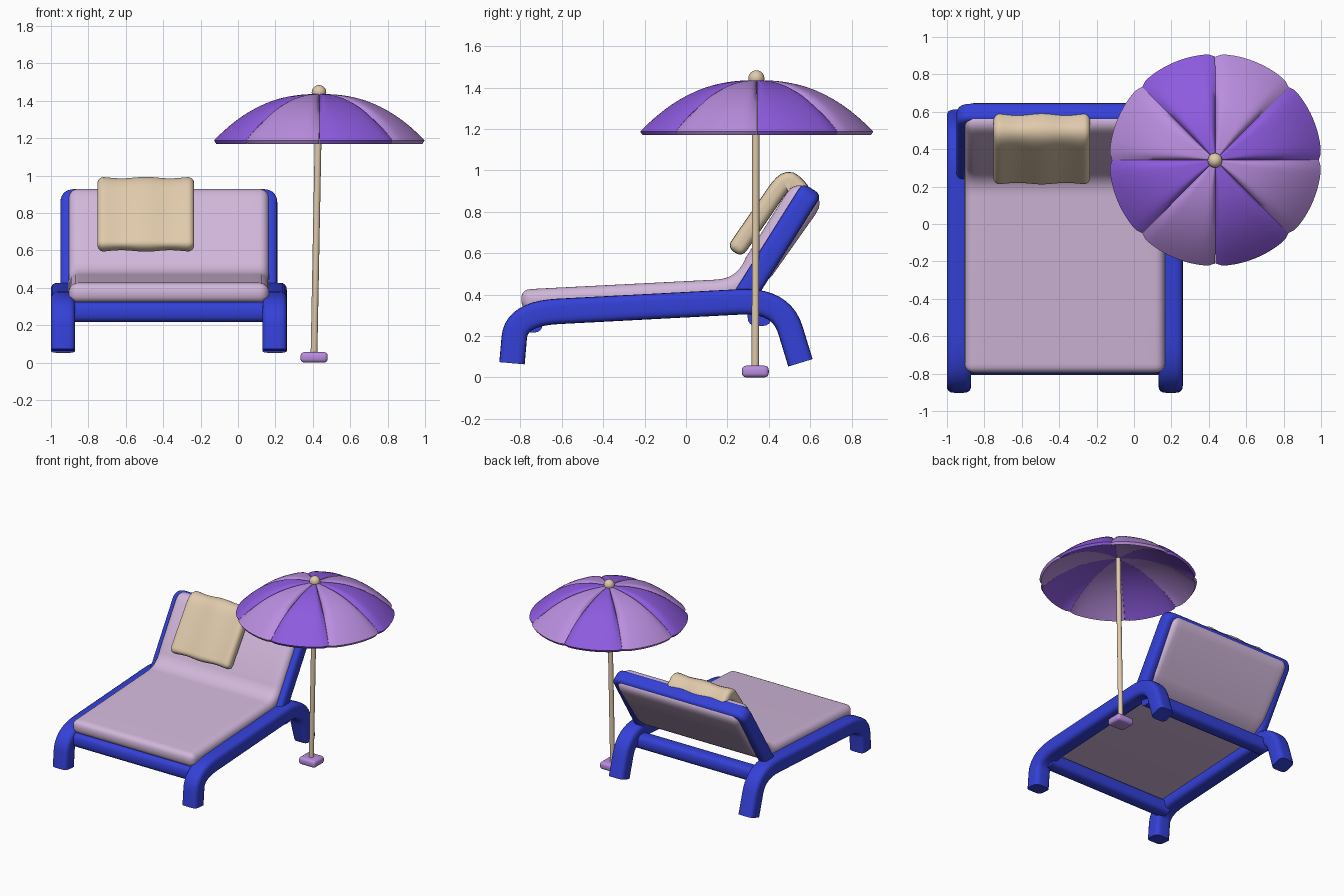
import bpy, bmesh, math
from mathutils import Vector, Matrix

if "Cube" in bpy.data.objects:
    bpy.data.objects.remove(bpy.data.objects["Cube"])


def material(name, r, g, b):
    m = bpy.data.materials.new(name)
    m.use_nodes = True
    m.diffuse_color = (r, g, b, 1)
    m.node_tree.nodes["Principled BSDF"].inputs["Base Color"].default_value = (r, g, b, 1)
    return m


BLUE = material("frame blue", .034, .052, .68)
MAUVE = material("cushion mauve", .64, .475, .70)
DARK = material("dark violet", .27, .105, .74)
LIGHT = material("light violet", .49, .27, .74)
BEIGE = material("beige", .74, .59, .41)


def finish(name, bm, mat, angle=40):
    bmesh.ops.recalc_face_normals(bm, faces=bm.faces)
    mesh = bpy.data.meshes.new(name)
    bm.to_mesh(mesh)
    bm.free()
    mesh.materials.append(mat)
    ob = bpy.data.objects.new(name, mesh)
    bpy.context.collection.objects.link(ob)
    bpy.ops.object.select_all(action='DESELECT')
    ob.select_set(True)
    bpy.context.view_layer.objects.active = ob
    bpy.ops.object.shade_smooth_by_angle(angle=math.radians(angle))


def fillet(points, radius, closed=False, steps=6):
    """Round every corner of a path with a short curve."""
    pts = [Vector(p) for p in points]
    out = []
    for i, c in enumerate(pts):
        if not closed and i in (0, len(pts) - 1):
            out.append(c)
            continue
        a, b = pts[i - 1] - c, pts[(i + 1) % len(pts)] - c
        a = c + a.normalized() * min(radius, a.length * .48)
        b = c + b.normalized() * min(radius, b.length * .48)
        for k in range(steps + 1):
            t = k / steps
            out.append(a * (1 - t) ** 2 + c * 2 * t * (1 - t) + b * t ** 2)
    return out


def tangent(path, i):
    return (path[min(i + 1, len(path) - 1)] - path[max(i - 1, 0)]).normalized()


def skin(bm, rings):
    """Join a list of closed rings with quads and return their vertices."""
    loops = [[bm.verts.new(p) for p in ring] for ring in rings]
    n = len(loops[0])
    for r, s in zip(loops, loops[1:]):
        for i in range(n):
            j = (i + 1) % n
            bm.faces.new((r[i], r[j], s[j], s[i]))
    return loops


def sweep(name, path, binormal, width, height, corner, mat):
    """Sweep a rounded rectangle along a planar path."""
    w, h = width / 2, height / 2
    section = fillet([(-w, -h), (w, -h), (w, h), (-w, h)], corner, True, 4)
    bn = Vector(binormal).normalized()
    rings = []
    for i, p in enumerate(path):
        side = tangent(path, i).cross(bn).normalized()
        rings.append([p + bn * s.x + side * s.y for s in section])
    bm = bmesh.new()
    loops = skin(bm, rings)
    bm.faces.new(loops[0])
    bm.faces.new(loops[-1])
    finish(name, bm, mat)


def full(v):
    """Make a round end slightly squarer."""
    return math.copysign(abs(v) ** .78, v)


def padded(name, path, half, x0, x1, soft, mat, wave=0):
    """Soft pad following a y-z path; half(point) is half its thickness."""
    m = len(path)
    tans = [tangent(path, i) for i in range(m)]
    sides = [Vector((-t.y, t.x)) * half(p) for t, p in zip(tans, path)]
    arc = [math.pi * k / 10 for k in range(1, 10)]
    # outline: top, far end, underside, near end
    outline = [p + s for p, s in zip(path, sides)]
    for e, sgn in ((-1, 1), (0, -1)):
        outline += [path[e] + sgn * (sides[e] * full(math.cos(a))
                    + tans[e] * half(path[e]) * full(math.sin(a))) for a in arc]
        if sgn == 1:
            outline += [p - s for p, s in zip(path[::-1], sides[::-1])]
    n = len(outline)
    normals = []
    for i in range(n):
        t = outline[(i + 1) % n] - outline[i - 1]
        normals.append(Vector((-t.y, t.x)).normalized())
    ends = [(soft * (1 - math.cos(a)), soft * (1 - math.sin(a)))
            for a in [math.pi / 2 * k / 6 for k in range(7)]]
    inner = 24
    stations = [(x0 + d, s) for d, s in ends]
    stations += [(x0 + soft + (x1 - x0 - 2 * soft) * k / inner, 0) for k in range(1, inner)]
    stations += [(x1 - d, s) for d, s in reversed(ends)]
    rings = []
    for x, inset in stations:
        off = wave * math.cos((x - x0) / (x1 - x0) * math.tau * 2) - inset
        rings.append([(x, *(p + q * off)) for p, q in zip(outline, normals)])
    bm = bmesh.new()
    loops = skin(bm, rings)
    # close each end with a ladder of faces from top to underside
    for r in (loops[0], loops[-1]):
        for i in range(-5, m + 4):
            quad = [r[i], r[i + 1], r[(2 * m + 7 - i) % n], r[(2 * m + 8 - i) % n]]
            bm.faces.new(list(dict.fromkeys(quad)))
    finish(name, bm, mat)


# Lounger frame: two bent side rails, each forming a front and a back leg
MID = -.37
for label, sx in (("left", 1), ("right", -1)):
    x = MID + sx * .566
    pts = [(x, -.841, .068), (x, -.82, .308), (x, .46, .375), (x, .553, .07)]
    sweep(label + "_side_rail", fillet(pts, .2, steps=10), (1, 0, 0), .13, .123, .038, BLUE)

# Cross bars under the seat
for label, y, z in (("front", -.75, .27), ("back", .355, .302)):
    bar = [Vector((MID - .55, y, z)), Vector((MID + .55, y, z))]
    sweep(label + "_cross_bar", bar, (0, 1, 0), .115, .108, .045, BLUE)

# Backrest frame: slanted hoop
lo, hi = (.282, .39), (.588, .877)
hoop = [(MID - .54, *lo), (MID - .54, *hi), (MID + .54, *hi), (MID + .54, *lo)]
slope = Vector((0, hi[0] - lo[0], hi[1] - lo[1]))
sweep("backrest_frame", fillet(hoop, .035), slope.cross((1, 0, 0)), .108, .08, .035, BLUE)

# One bent cushion covering seat and backrest, thicker along the back
bend = fillet([(-.743, .374), (.28, .426), (.553, .835)], .13, steps=10)
padded("seat_cushion", bend, lambda p: .053 + .034 * min(1, max(0, (p.y - .42) / .16)),
       MID - .535, MID + .535, .05, MAUVE)

# Towel pillow folded over the top of the backrest
fold = fillet([(.259, .64), (.487, .97), (.545, .912)], .09)
padded("towel_pillow", fold, lambda p: .04, -.752, -.234, .035, BEIGE, .004)

# Parasol foot
bm = bmesh.new()
bmesh.ops.create_cube(bm, size=1, matrix=Matrix.Translation((.407, .335, .028))
                      @ Matrix.Diagonal((.145, .13, .056, 1)))
bmesh.ops.bevel(bm, geom=bm.edges[:], offset=.02, segments=4, profile=.5, affect='EDGES')
finish("parasol_foot", bm, LIGHT)

# Slightly leaning pole and round finial
base, top = Vector((.406, .335, .03)), Vector((.433, .338, 1.44))
pole = top - base
bm = bmesh.new()
bmesh.ops.create_cone(bm, cap_ends=True, segments=20, radius1=.018, radius2=.018,
                      depth=pole.length, matrix=Matrix.Translation((base + top) / 2)
                      @ pole.to_track_quat('Z', 'Y').to_matrix().to_4x4())
finish("parasol_pole", bm, BEIGE)
bm = bmesh.new()
bmesh.ops.create_uvsphere(bm, u_segments=24, v_segments=14, radius=.039,
                          matrix=Matrix.Translation((.433, .34, 1.445)))
finish("parasol_finial", bm, BEIGE)

# Canopy: eight puffed, closed panels in alternating colours
RAD, ROWS, COLS = .567, 14, 14
for i in range(8):
    rings = []
    for j in range(ROWS + 1):
        f = .03 + .97 * j / ROWS
        outer, under = [], []
        for k in range(COLS + 1):
            t = 2 * k / COLS - 1
            a = math.pi / 4 * (i + .5 + t * .4985)
            r = RAD * f * (1 - .025 * t ** 10 * f ** 4)
            z = 1.188 + .248 * (1 - f ** 2.4) - .026 * t ** 8 * (1 - f ** 5) * min(1, f * 4)
            out = Vector((math.cos(a), math.sin(a), 0))
            centre = Vector((.435, .342, 0))
            outer.append(centre + out * r + Vector((0, 0, z)))
            under.append(centre + out * r * .98 + Vector((0, 0, 1.17 + .2 * (1 - f ** 2.2))))
        rings.append(outer + under[::-1])
    bm = bmesh.new()
    loops = skin(bm, rings)
    for r in (loops[0], loops[-1]):
        for k in range(COLS):
            bm.faces.new((r[k], r[k + 1], r[-2 - k], r[-1 - k]))
    finish("canopy_panel_%d" % (i + 1), bm, (DARK, LIGHT)[i % 2], 50)
